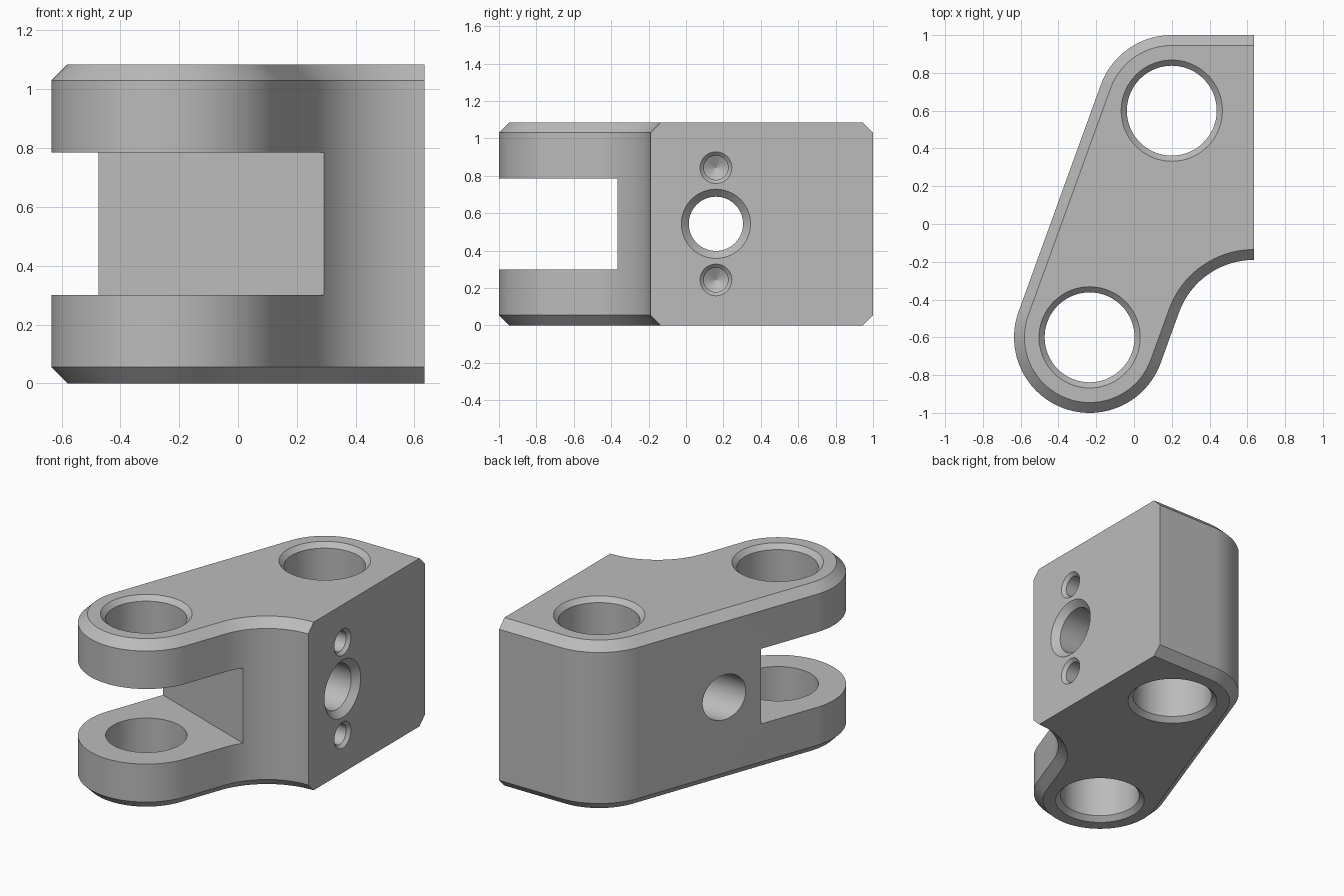
import bpy, bmesh, math
from mathutils import Matrix, Vector

if "Cube" in bpy.data.objects:
    bpy.data.objects.remove(bpy.data.objects["Cube"])

H, CH, XR = 1.085, 0.055, 0.635            # height, edge chamfer, flat right side
LOW, UP, R = Vector((-0.235, -0.6)), Vector((0.2, 0.6)), 0.4
ARM = math.atan2(UP.y - LOW.y, UP.x - LOW.x)
RC = 0.422                                 # concave fillet radius
FIL = Vector((XR, -0.19 - RC))

grey = bpy.data.materials.new("plain_grey")
grey.diffuse_color = (0.5, 0.5, 0.5, 1)
grey.use_nodes = True
grey.node_tree.nodes["Principled BSDF"].inputs["Base Color"].default_value = grey.diffuse_color


def make_object(name, bm):
    bmesh.ops.recalc_face_normals(bm, faces=bm.faces[:])
    me = bpy.data.meshes.new(name)
    bm.to_mesh(me)
    bm.free()
    me.materials.append(grey)
    ob = bpy.data.objects.new(name, me)
    bpy.context.collection.objects.link(ob)
    return ob


def loft(name, rings):
    """Skin a stack of closed rings and cap both ends."""
    bm = bmesh.new()
    rows = [[bm.verts.new(p) for p in ring] for ring in rings]
    n = len(rows[0])
    for a, b in zip(rows, rows[1:]):
        for i in range(n):
            j = (i + 1) % n
            bm.faces.new((a[i], a[j], b[j], b[i]))
    bm.faces.new(rows[0][::-1])
    bm.faces.new(rows[-1])
    return make_object(name, bm)


def arc(c, r, a0, a1, n):
    return [(c.x + r * math.cos(a0 + (a1 - a0) * i / n),
             c.y + r * math.sin(a0 + (a1 - a0) * i / n)) for i in range(n + 1)]


def outline(inset):
    side, q = ARM + math.pi / 2, math.pi / 2
    return ([(XR, 1 - inset)]
            + arc(UP, R - inset, q, side, 24)
            + arc(LOW, R - inset, side, side + math.pi, 56)
            + arc(FIL, RC + inset, side, q, 24))


def drill(name, profile, matrix, n=72):
    """Turned cutter from (distance, radius) pairs along local z."""
    return loft(name, [[matrix @ Vector((r * math.cos(math.tau * i / n),
                                         r * math.sin(math.tau * i / n), d))
                        for i in range(n)] for d, r in profile])


# Main body with chamfered top and bottom edges
body = loft("clevis_body", [[(x, y, z) for x, y in outline(o)]
                            for z, o in ((0, CH), (CH, 0), (H - CH, 0), (H, CH))])
cutters = []

# Fork slot, square to the arm
bm = bmesh.new()
bmesh.ops.create_cube(bm, size=1)
bm.transform(Matrix.Translation((LOW.x, LOW.y, 0.5425)) @ Matrix.Rotation(ARM, 4, 'Z')
             @ Matrix.Translation((-0.3, 0, 0)) @ Matrix.Diagonal((1.4, 2.4, 0.485, 1)))
cutters.append(make_object("slot_cutter", bm))

# Vertical pin holes, countersunk at both ends
for c in (LOW, UP):
    cutters.append(drill("pin_hole_cutter",
                         [(-0.05, 0.318), (0.03, 0.238), (H - 0.03, 0.238), (H + 0.05, 0.318)],
                         Matrix.Translation((c.x, c.y, 0))))


# Side holes drilled from the flat right face
def side(z):
    return Matrix.Translation((XR, 0.16, z)) @ Matrix.Rotation(-math.pi / 2, 4, 'Y')


cutters.append(drill("cross_hole_cutter",
                     [(-0.05, 0.235), (0.04, 0.145), (1.6, 0.145)], side(0.543)))
for z in (0.243, 0.843):
    cutters.append(drill("screw_hole_cutter",
                         [(-0.05, 0.135), (0.02, 0.065), (0.3, 0.065), (0.338, 0.0005)],
                         side(z), 48))

# Cut everything, then drop the cutters
for c in cutters:
    c.hide_render = True
    m = body.modifiers.new(c.name, 'BOOLEAN')
    m.operation, m.solver, m.object = 'DIFFERENCE', 'EXACT', c
bpy.context.view_layer.update()
result = bpy.data.meshes.new_from_object(body.evaluated_get(bpy.context.evaluated_depsgraph_get()))
body.modifiers.clear()
body.data = result
result.materials.clear()
result.materials.append(grey)
for p in result.polygons:
    p.material_index = 0
for c in cutters:
    bpy.data.objects.remove(c)

bpy.ops.object.select_all(action='DESELECT')
body.select_set(True)
bpy.context.view_layer.objects.active = body
bpy.ops.object.shade_smooth_by_angle(angle=math.radians(25))
